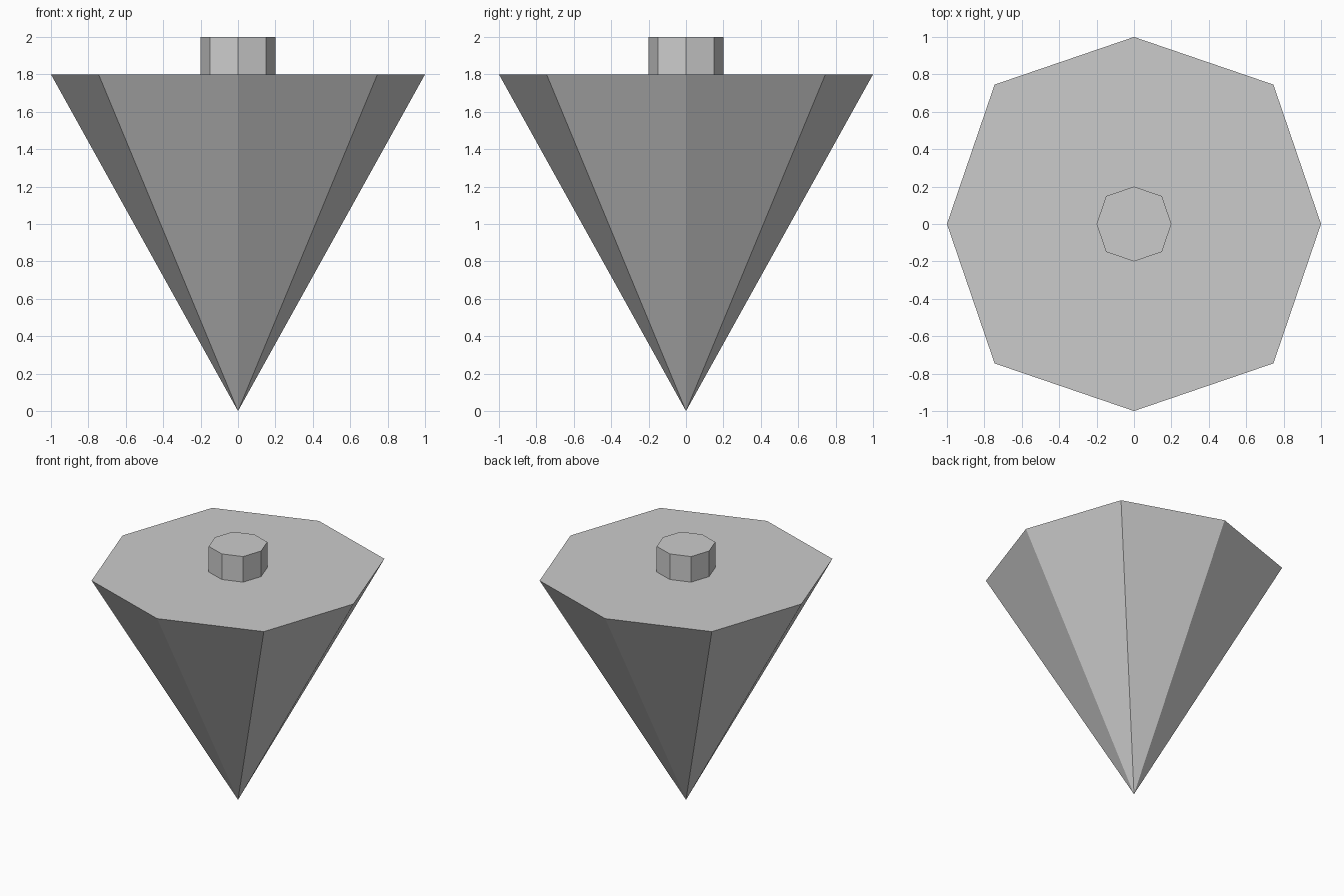
import bpy
import bmesh
from math import pi, cos, sin

default_cube = bpy.data.objects.get("Cube")
if default_cube:
    bpy.data.objects.remove(default_cube, do_unlink=True)

# Single flat grey
grey = bpy.data.materials.new("plain grey")
grey.use_nodes = True
colour = (0.6, 0.6, 0.6, 1)
grey.diffuse_color = colour
grey.node_tree.nodes["Principled BSDF"].inputs["Base Color"].default_value = colour


def octagon(bm, axis_radius, diagonal_radius, z):
    """Eight corners, alternating between axis and diagonal radii."""
    ring = []
    for i in range(8):
        r = diagonal_radius if i % 2 else axis_radius
        ring.append(bm.verts.new((r * cos(i * pi / 4), r * sin(i * pi / 4), z)))
    return ring


def finish(name, bm):
    bmesh.ops.recalc_face_normals(bm, faces=bm.faces)
    mesh = bpy.data.meshes.new(name)
    bm.to_mesh(mesh)
    bm.free()
    mesh.materials.append(grey)
    obj = bpy.data.objects.new(name, mesh)
    bpy.context.collection.objects.link(obj)
    return obj


# Inverted cone body with its point on the ground
bm = bmesh.new()
rim = octagon(bm, 1.0, 1.054, 1.8)
tip = bm.verts.new((0, 0, 0))
bm.faces.new(rim)
for i in range(8):
    bm.faces.new((rim[i], tip, rim[(i + 1) % 8]))
finish("cone_body", bm)

# Short stem on top
bm = bmesh.new()
lower = octagon(bm, 0.2, 0.211, 1.8)
upper = octagon(bm, 0.2, 0.211, 2.0)
bm.faces.new(lower)
bm.faces.new(upper)
for i in range(8):
    j = (i + 1) % 8
    bm.faces.new((lower[i], lower[j], upper[j], upper[i]))
finish("top_stem", bm)
